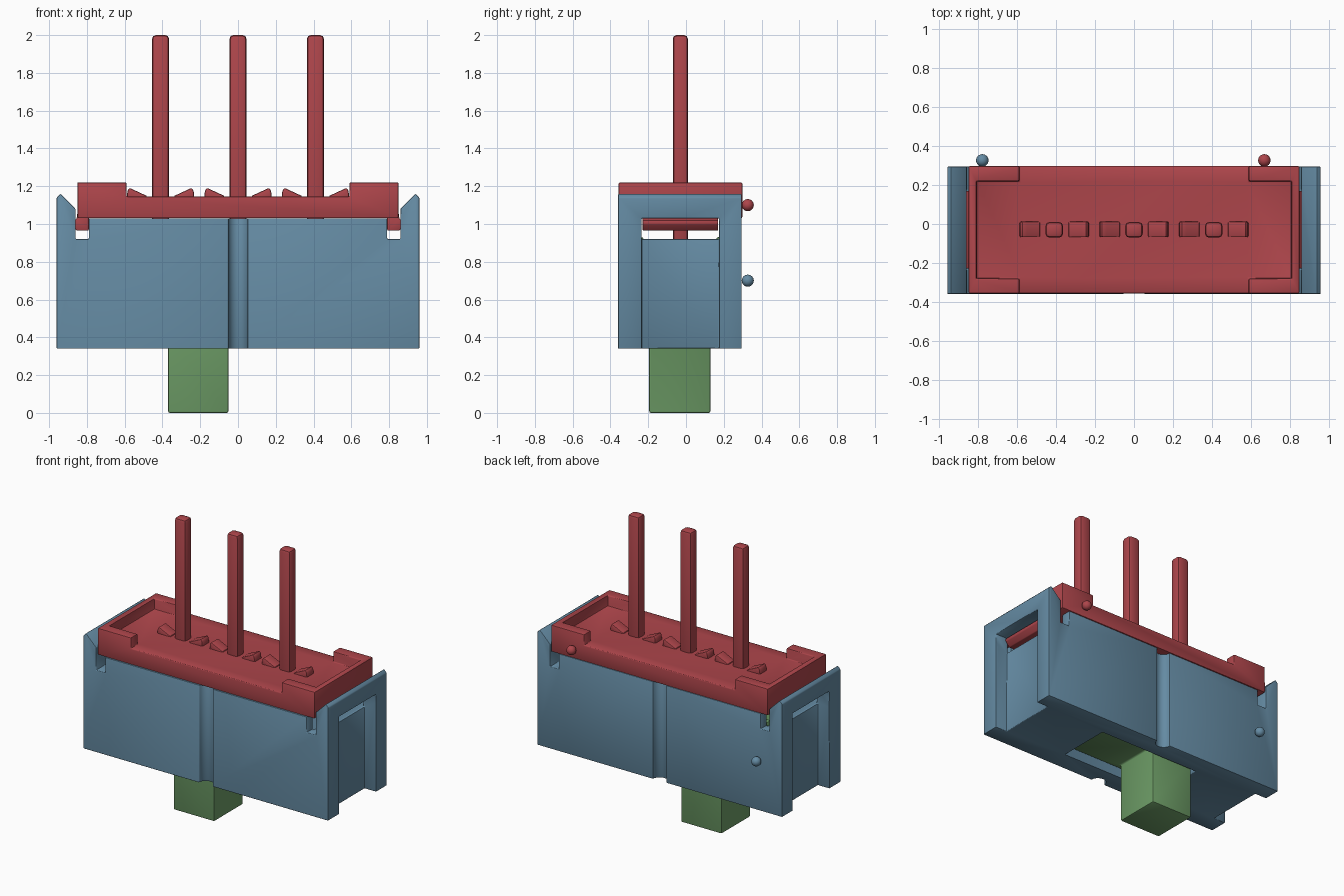
import bpy, bmesh, math
from mathutils import Vector

if "Cube" in bpy.data.objects:
    bpy.data.objects.remove(bpy.data.objects["Cube"])


def material(name, rgb):
    m = bpy.data.materials.new(name)
    m.diffuse_color = (*rgb, 1)
    m.use_nodes = True
    m.node_tree.nodes["Principled BSDF"].inputs["Base Color"].default_value = m.diffuse_color
    return m


BLUE = material("blue", (0.13, 0.26, 0.37))
RED = material("red", (0.42, 0.06, 0.07))
GREEN = material("green", (0.16, 0.35, 0.14))


def prism(name, pts, lo, hi, axis="y", mat=None):
    """Extrude an outline: (x, z) points along y, or (x, y) points along z."""
    bm = bmesh.new()
    place = (lambda a, b, t: (a, t, b)) if axis == "y" else (lambda a, b, t: (a, b, t))
    f = bm.faces.new([bm.verts.new(place(a, b, lo)) for a, b in pts])
    ext = bmesh.ops.extrude_face_region(bm, geom=[f])["geom"]
    step = Vector((0, hi - lo, 0)) if axis == "y" else Vector((0, 0, hi - lo))
    bmesh.ops.translate(bm, vec=step, verts=[v for v in ext if isinstance(v, bmesh.types.BMVert)])
    bmesh.ops.recalc_face_normals(bm, faces=bm.faces)
    me = bpy.data.meshes.new(name)
    bm.to_mesh(me)
    bm.free()
    ob = bpy.data.objects.new(name, me)
    bpy.context.collection.objects.link(ob)
    if mat:
        me.materials.append(mat)
    return ob


def box(name, x0, x1, y0, y1, z0, z1, mat=None):
    return prism(name, [(x0, z0), (x1, z0), (x1, z1), (x0, z1)], y0, y1, "y", mat)


def finish(ob, cutters=(), adds=(), bevel=0.0, segs=2):
    """Apply booleans and edge rounding, then remove the helpers."""
    for op, obs in (("UNION", adds), ("DIFFERENCE", cutters)):
        for c in obs:
            m = ob.modifiers.new("bool", "BOOLEAN")
            m.operation, m.object, m.solver = op, c, "EXACT"
    if bevel:
        m = ob.modifiers.new("bevel", "BEVEL")
        m.width, m.segments, m.limit_method = bevel, segs, "ANGLE"
        m.angle_limit = math.radians(40)
    bpy.context.view_layer.update()
    dg = bpy.context.evaluated_depsgraph_get()
    me = bpy.data.meshes.new_from_object(ob.evaluated_get(dg))
    ob.modifiers.clear()
    ob.data = me
    for c in list(cutters) + list(adds):
        bpy.data.objects.remove(c)
    bpy.ops.object.select_all(action="DESELECT")
    ob.select_set(True)
    bpy.context.view_layer.objects.active = ob
    bpy.ops.object.shade_smooth_by_angle(angle=math.radians(35))
    return ob


def ball(name, loc, mat):
    bpy.ops.mesh.primitive_uv_sphere_add(segments=24, ring_count=12, radius=0.032, location=loc)
    ob = bpy.context.object
    ob.name = name
    ob.data.materials.append(mat)
    bpy.ops.object.shade_smooth()


def circle(cx, cy, r, n=20):
    return [(cx + r * math.cos(2 * math.pi * i / n), cy + r * math.sin(2 * math.pi * i / n)) for i in range(n)]


Y0, Y1 = -0.36, 0.295

# Housing: block with raised, chamfered end walls
half = [(0.96, 0.34), (0.96, 1.14), (0.94, 1.16), (0.86, 1.08), (0.86, 1.03)]
housing = prism("housing", half + [(-x, z) for x, z in reversed(half)], Y0, Y1, "y", BLUE)
cuts = [box("cavity", -0.80, 0.80, -0.29, 0.225, 0.41, 1.3),
        box("slider_opening", -0.39, 0.39, -0.22, 0.15, 0.2, 0.6)]
for s in (-1, 1):
    def side(name, a, b, *rest):
        return box(name, min(s * a, s * b), max(s * a, s * b), *rest)
    cuts.append(side("corner_slots", 0.79, 0.86, -0.6, 0.6, 0.92, 1.2))
    cuts.append(side("end_channel", 0.87, 1.1, -0.235, 0.175, 0.2, 1.03))
    cuts.append(side("end_window", 0.77, 1.2, -0.235, 0.175, 0.92, 1.03))
for y in (Y0, Y1):
    cuts.append(prism("groove", circle(0, y, 0.052), 0.2, 1.2, "z"))
finish(housing, cuts, bevel=0.008)

# Terminal base: tray with raised corners and low end rims
base = box("terminal_base", -0.85, 0.85, Y0 + 0.003, Y1 + 0.003, 1.031, 1.22, RED)
finish(base, [box("tray", -0.81, 0.81, -0.28, 0.22, 1.145, 1.4),
              box("side_gaps", -0.59, 0.59, -0.6, 0.6, 1.145, 1.4)], bevel=0.007)

# Snap hooks under each end of the base
hook = [(0.79, 1.06), (0.85, 1.06), (0.855, 1.025), (0.885, 1.02), (0.885, 1.0), (0.855, 0.965), (0.79, 0.965)]
for s, n in ((-1, "left"), (1, "right")):
    finish(prism(n + "_snap_hook", [(s * x, z) for x, z in hook], -0.23, 0.17, "y", RED), bevel=0.005)

# Pins with staked wedges on both sides
wedge = [(0.065, 1.13), (0.18, 1.13), (0.175, 1.175), (0.165, 1.192), (0.14, 1.18), (0.075, 1.15)]
for i, px in enumerate((-0.41, 0.0, 0.41)):
    finish(box(f"pin_{i + 1}", px - 0.045, px + 0.045, -0.07, 0.01, 0.85, 2.0, RED), bevel=0.02)
    for s in (-1, 1):
        w = [(px + s * x, z) for x, z in wedge]
        finish(prism(f"pin_stake_{i + 1}", w, -0.068, 0.012, "y", RED), bevel=0.008)

# Slider: handle through the opening, carriage inside
slider = box("slider", -0.37, -0.05, -0.195, 0.13, 0.0, 0.6, GREEN)
carriage = box("carriage", -0.78, 0.37, -0.275, 0.21, 0.415, 0.93, GREEN)
finish(slider, [box("trough", -0.9, 0.6, -0.225, 0.16, 0.62, 1.2)], [carriage], bevel=0.01)

# Small locating balls on the back
ball("housing_ball", (-0.78, 0.327, 0.70), BLUE)
ball("base_ball", (0.67, 0.327, 1.10), RED)
